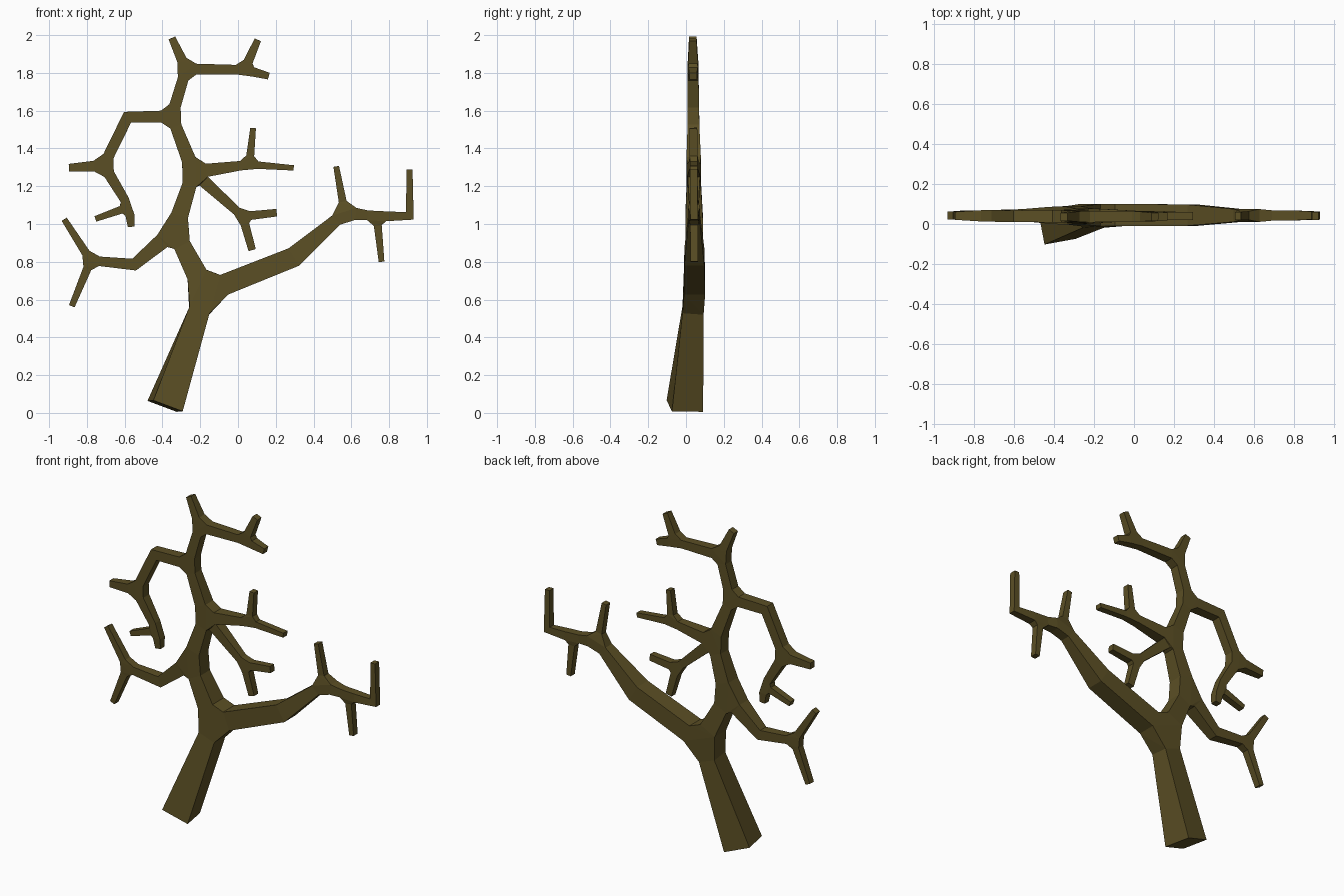
import bpy
import bmesh
from mathutils import Vector, Matrix

if "Cube" in bpy.data.objects:
    bpy.data.objects.remove(bpy.data.objects["Cube"], do_unlink=True)

bark = bpy.data.materials.new("olive_brown_bark")
bark.use_nodes = True
BARK_COLOUR = (0.105, 0.078, 0.018, 1)
bark.diffuse_color = BARK_COLOUR
bark.node_tree.nodes["Principled BSDF"].inputs["Base Color"].default_value = BARK_COLOUR

# Skeleton: name, parent, x, z, half width (parents come first)
SKELETON = [
    ("base", None, -.386, .036, .084),
    ("fork", "base", -.17, .64, .056),
    # right-hand limb
    ("limb_bend", "fork", .295, .825, .053),
    ("limb_fork", "limb_bend", .565, 1.06, .032),
    ("limb_spur", "limb_fork", .52, 1.305, .015),
    ("outer_fork", "limb_fork", .735, 1.04, .026),
    ("outer_drop", "outer_fork", .76, .8, .015),
    ("outer_bend", "outer_fork", .91, 1.043, .02),
    ("outer_tip", "outer_bend", .908, 1.288, .016),
    # central stem
    ("low_fork", "fork", -.335, .965, .046),
    ("mid_fork", "low_fork", -.235, 1.275, .038),
    ("high_fork", "mid_fork", -.35, 1.57, .031),
    ("top_fork", "high_fork", -.275, 1.82, .029),
    ("top_tip", "top_fork", -.35, 1.985, .019),
    ("top_side", "top_fork", .035, 1.817, .025),
    ("top_side_up", "top_side", .105, 1.975, .018),
    ("top_side_out", "top_side", .163, 1.783, .018),
    # low left branch
    ("low_bend", "low_fork", -.55, .785, .03),
    ("low_side", "low_bend", -.78, .807, .025),
    ("low_side_up", "low_side", -.92, 1.025, .016),
    ("low_side_drop", "low_side", -.88, .565, .016),
    # middle twigs
    ("twig_fork", "mid_fork", .06, 1.315, .025),
    ("twig_out", "twig_fork", .295, 1.297, .014),
    ("twig_up", "twig_fork", .08, 1.508, .015),
    ("hang_fork", "mid_fork", .025, 1.04, .023),
    ("hang_out", "hang_fork", .205, 1.06, .02),
    ("hang_drop", "hang_fork", .075, .862, .02),
    # high left branch
    ("arch_bend", "high_fork", -.585, 1.565, .029),
    ("arch_fork", "arch_bend", -.71, 1.31, .029),
    ("arch_out", "arch_fork", -.895, 1.298, .02),
    ("arch_low", "arch_fork", -.577, 1.09, .024),
    ("arch_low_drop", "arch_low", -.565, .985, .018),
    ("arch_low_out", "arch_low", -.755, 1.027, .015),
]

place, width, links = {}, {}, {}
edges = []
for name, parent, x, z, half in SKELETON:
    y = -.006 if parent is None else .05 - .007 * z
    place[name], width[name], links[name] = Vector((x, y, z)), half, []
    if parent:
        edges.append((parent, name))
        links[name].append(parent)
        links[parent].append(name)

bm = bmesh.new()


def make_ring(centre, direction, half, stretch=1, twist=0):
    """Four corners of a square section; stretch widens a mitred bend."""
    depth = Vector((0, 1, 0))
    depth = (depth - direction * depth.dot(direction)).normalized()
    depth = Matrix.Rotation(twist, 3, direction) @ depth
    side = direction.cross(depth) * half * stretch
    depth = depth * max(half, .02)
    return [bm.verts.new(centre + side * i + depth * j)
            for i, j in ((1, 1), (-1, 1), (-1, -1), (1, -1))]


shared_rings = {}
fork_rings = {}


def ring_at(node, other, direction):
    """Section where the branch towards other meets this node."""
    count = len(links[node])
    if count > 2:
        half = min(width[node], 1.4 * width[other])
        towards = (place[other] - place[node]).normalized()
        ring = make_ring(place[node] + towards * width[node] * 1.85, direction, half)
        fork_rings.setdefault(node, []).append(ring)
        return ring
    if count == 1:
        ring = make_ring(place[node], direction, width[node],
                         twist=.17 if node == "base" else 0)
        bm.faces.new(ring)
        return ring
    if node not in shared_rings:
        before, after = (place[n] for n in links[node])
        inward = (place[node] - before).normalized()
        outward = (after - place[node]).normalized()
        tangent = (inward + outward).normalized()
        shared_rings[node] = make_ring(place[node], tangent, width[node],
                                       1 / tangent.dot(inward))
    return shared_rings[node]


# Tapered square branches
for start, end in edges:
    direction = (place[end] - place[start]).normalized()
    a = ring_at(start, end, direction)
    b = ring_at(end, start, direction)
    for i in range(4):
        j = (i + 1) % 4
        bm.faces.new((a[i], a[j], b[j], b[i]))

# Faceted knots joining the branches at each fork
for rings in fork_rings.values():
    verts = [v for ring in rings for v in ring]
    old_faces = set(bm.faces)
    bmesh.ops.convex_hull(bm, input=verts, use_existing_faces=False)
    hidden = [f for f in bm.faces if f not in old_faces
              and any(all(v in ring for v in f.verts) for ring in rings)]
    bmesh.ops.delete(bm, geom=hidden, context="FACES_ONLY")

bmesh.ops.recalc_face_normals(bm, faces=bm.faces[:])
mesh = bpy.data.meshes.new("bare_tree")
bm.to_mesh(mesh)
bm.free()
mesh.materials.append(bark)
tree = bpy.data.objects.new("bare_tree", mesh)
bpy.context.collection.objects.link(tree)
